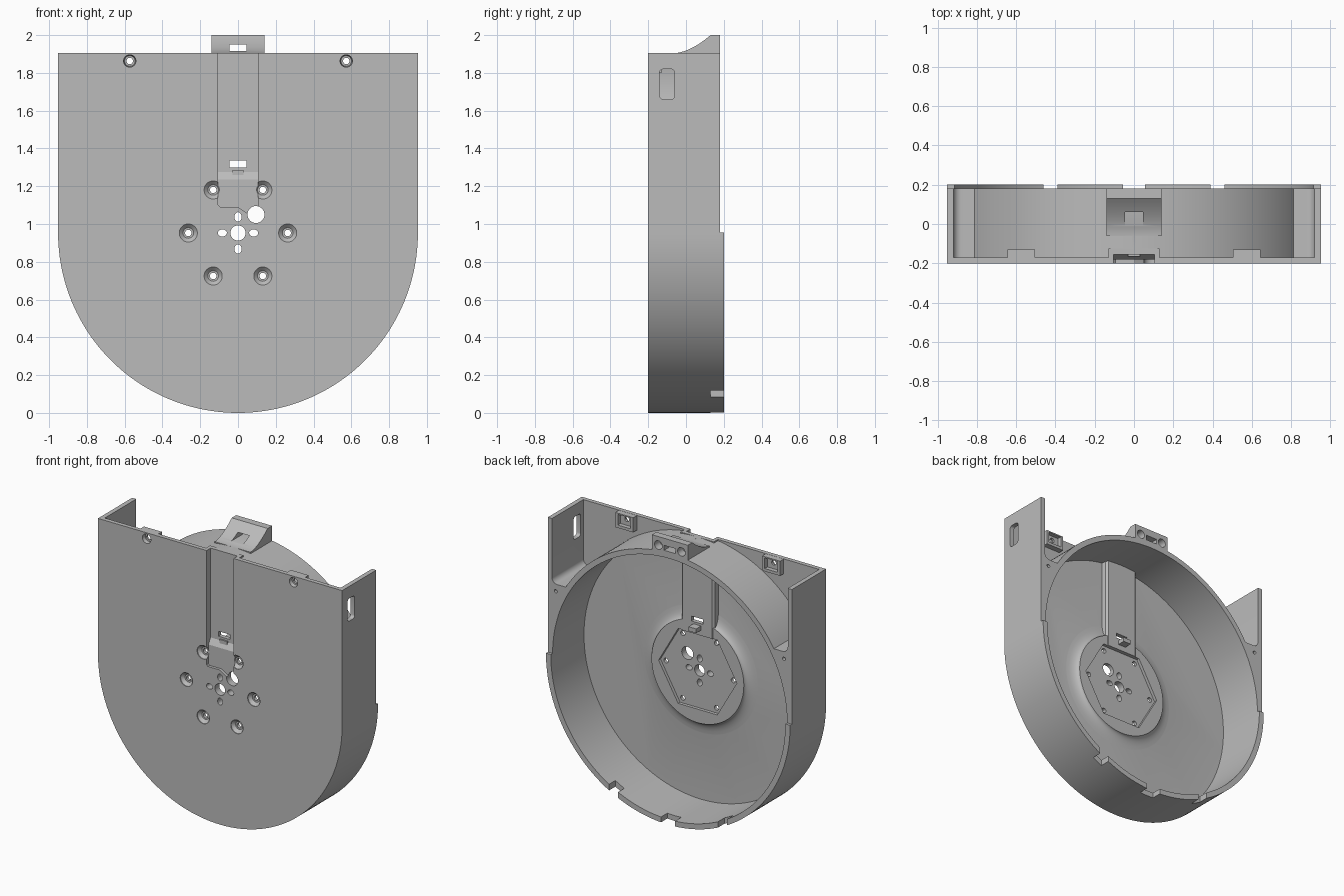
import bpy, bmesh, math

if "Cube" in bpy.data.objects:
    bpy.data.objects.remove(bpy.data.objects["Cube"])

R, CZ = 0.9525, 0.9525          # outer radius and height of the drum axis


def loft(name, sections):
    """Solid through matching (x, z) outlines placed at successive y."""
    bm = bmesh.new()
    rings = [[bm.verts.new((x, y, z)) for x, z in pts] for pts, y in sections]
    n = len(rings[0])
    for a, b in zip(rings, rings[1:]):
        for i in range(n):
            j = (i + 1) % n
            bm.faces.new((a[i], a[j], b[j], b[i]))
    bm.faces.new(rings[0])
    bm.faces.new(rings[-1])
    bmesh.ops.recalc_face_normals(bm, faces=bm.faces[:])
    me = bpy.data.meshes.new(name)
    bm.to_mesh(me)
    bm.free()
    ob = bpy.data.objects.new(name, me)
    bpy.context.collection.objects.link(ob)
    return ob


def prism(name, pts, y0, y1):
    return loft(name, [(pts, y0), (pts, y1)])


def arc(cx, cz, r, a0, a1, n, rz=None):
    rz = rz or r
    return [(cx + r * math.cos(math.radians(a0 + (a1 - a0) * i / n)),
             cz + rz * math.sin(math.radians(a0 + (a1 - a0) * i / n))) for i in range(n + 1)]


def circle(cx, cz, r, n=32, rz=None):
    return arc(cx, cz, r, 0, 360, n, rz)[:-1]


def rect(x0, x1, z0, z1):
    return [(x0, z0), (x1, z0), (x1, z1), (x0, z1)]


def box(name, x0, x1, y0, y1, z0, z1):
    return prism(name, rect(x0, x1, z0, z1), y0, y1)


def side_prism(name, yz, x0, x1):
    """Outline in (y, z) extruded along x."""
    ob = prism(name, yz, x0, x1)
    for v in ob.data.vertices:
        v.co = (v.co.y, v.co.x, v.co.z)
    ob.data.flip_normals()
    return ob


def combine(tool, op):
    m = body.modifiers.new("combine", 'BOOLEAN')
    m.operation, m.object, m.solver = op, tool, 'EXACT'
    bpy.context.view_layer.objects.active = body
    bpy.ops.object.modifier_apply(modifier=m.name)
    bpy.data.objects.remove(tool)


def add(tool):
    combine(tool, 'UNION')


def cut(tool):
    combine(tool, 'DIFFERENCE')


# U-shaped housing with a raised lip on the lower half
outline = arc(0, CZ, R, 180, 360, 96) + [(R, 1.905), (-R, 1.905)]
body = prism("housing", outline, -0.2, 0.2)
cut(box("lip_step", -1.2, 1.2, 0.18, 0.4, 0.955, 2.2))

# round cavity
cut(prism("cavity", circle(0, CZ, 0.915, 160), -0.17, 0.4))

# open corner pockets between the ring and the side walls
pocket = (arc(0, CZ, R, 89.5, 31.5, 48) + arc(0.88, 1.49, 0.04, -90, 0, 8)
          + [(0.92, 2.1), (0.008, 2.1)])
for s in (1, -1):
    cut(prism("pocket", [(s * x, z) for x, z in pocket], -0.17, 0.4))

# central boss with a flared foot
foot = []
for i in range(9):
    t = math.radians(90 * i / 8)
    foot.append((circle(0, CZ, 0.36 + 0.1 * (1 - math.sin(t)), 96), -0.13 - 0.04 * math.cos(t)))
foot[0] = (foot[0][0], -0.172)
add(loft("boss", [(circle(0, CZ, 0.46, 96), -0.185)] + foot))

# cable channel: bulge inside, groove outside
add(loft("channel_bulge", [(rect(-0.135, 0.135, 1.2, 1.89), -0.185),
                           (rect(-0.13, 0.13, 1.2, 1.89), -0.14),
                           (rect(-0.115, 0.115, 1.2, 1.89), -0.125)]))
add(box("channel_top", -0.13, 0.13, -0.185, -0.125, 1.875, 1.905))
cut(side_prism("groove", [(-0.3, 2.1), (-0.155, 2.1), (-0.155, 1.275), (-0.18, 1.235),
                          (-0.3, 1.235)], -0.105, 0.105))
cut(prism("groove_end", [(-0.105, 1.25), (-0.105, 1.1), (-0.095, 1.09), (0, 1.09),
                         (0.06, 1.05), (0.105, 1.05), (0.105, 1.25)], -0.3, -0.18))

# hexagonal recess in the boss
cut(prism("hex_recess", circle(0, CZ, 0.305, 6), -0.152, 0))

# cable hook and slot
add(box("hook", -0.03, 0.03, -0.165, -0.07, 1.255, 1.285))
cut(box("cable_slot", -0.045, 0.045, -0.3, -0.05, 1.3, 1.335))

# top tab with a concave front, a through slot and two rear sockets
tab = [(0.18, 1.88), (0.18, 2.0), (0.13, 2.0)]
tab += [(0.13 - 0.19 * t, 1.905 + 0.095 * (1 - t) ** 1.7) for t in (i / 12 for i in range(1, 13))]
tab += [(-0.06, 1.88)]
add(side_prism("tab", tab, -0.14, 0.14))
cut(box("tab_slot", -0.045, 0.045, -0.1, 0.3, 1.915, 1.95))
for s in (1, -1):
    cut(prism("tab_socket", circle(s * 0.09, 1.94, 0.03), 0.12, 0.3))

# nut holders behind the upper screw holes
for s in (1, -1):
    x = s * 0.573
    add(box("nut_holder", x - 0.07, x + 0.07, -0.185, -0.13, 1.80, 1.904))
    cut(box("nut_recess", x - 0.05, x + 0.05, -0.16, 0, 1.82, 1.895))

# countersunk screw holes
screws = [(0.263 * math.cos(math.radians(60 * i)), CZ + 0.263 * math.sin(math.radians(60 * i)), 0.048)
          for i in range(6)]
screws += [(s * 0.573, 1.863, 0.033) for s in (1, -1)]
for x, z, r in screws:
    cut(loft("countersink", [(circle(x, z, r), -0.21), (circle(x, z, r), -0.195),
                             (circle(x, z, 0.028), -0.175)]))
    cut(prism("bore", circle(x, z, 0.017, 24), -0.3, -0.05))

# centre shaft hole, wire hole and four oval holes
for x, z, rx, rz in ((0, CZ, 0.04, 0.04), (0.095, 1.05, 0.045, 0.045),
                     (0.083, CZ, 0.024, 0.019), (-0.083, CZ, 0.024, 0.019),
                     (0, CZ + 0.085, 0.019, 0.025), (0, CZ - 0.085, 0.019, 0.025)):
    cut(prism("centre_hole", circle(x, z, rx, 32, rz), -0.3, -0.05))

# rounded slot in one side wall
slot = (arc(-0.08, 1.8, 0.02, 0, 90, 5) + arc(-0.12, 1.8, 0.02, 90, 180, 5)
        + arc(-0.12, 1.68, 0.02, 180, 270, 5) + arc(-0.08, 1.68, 0.02, 270, 360, 5))
cut(side_prism("side_slot", slot, 0.9, 1.1))

# rim notches and small pilot holes
for x, w, top in ((-0.425, 0.035, 0.25), (0, 0.055, 0.2), (0.425, 0.035, 0.25)):
    cut(box("rim_notch", x - w, x + w, 0.13, 0.4, -0.1, top))
for s in (1, -1):
    cut(prism("pilot_hole", circle(s * 0.89, 1.4, 0.012, 16), 0.08, 0.4))

# single grey finish
grey = bpy.data.materials.new("grey")
grey.diffuse_color = (0.5, 0.5, 0.5, 1)
grey.use_nodes = True
grey.node_tree.nodes["Principled BSDF"].inputs["Base Color"].default_value = grey.diffuse_color
body.data.materials.clear()
body.data.materials.append(grey)
bpy.ops.object.select_all(action='DESELECT')
body.select_set(True)
bpy.context.view_layer.objects.active = body
bpy.ops.object.shade_smooth_by_angle(angle=math.radians(30))
